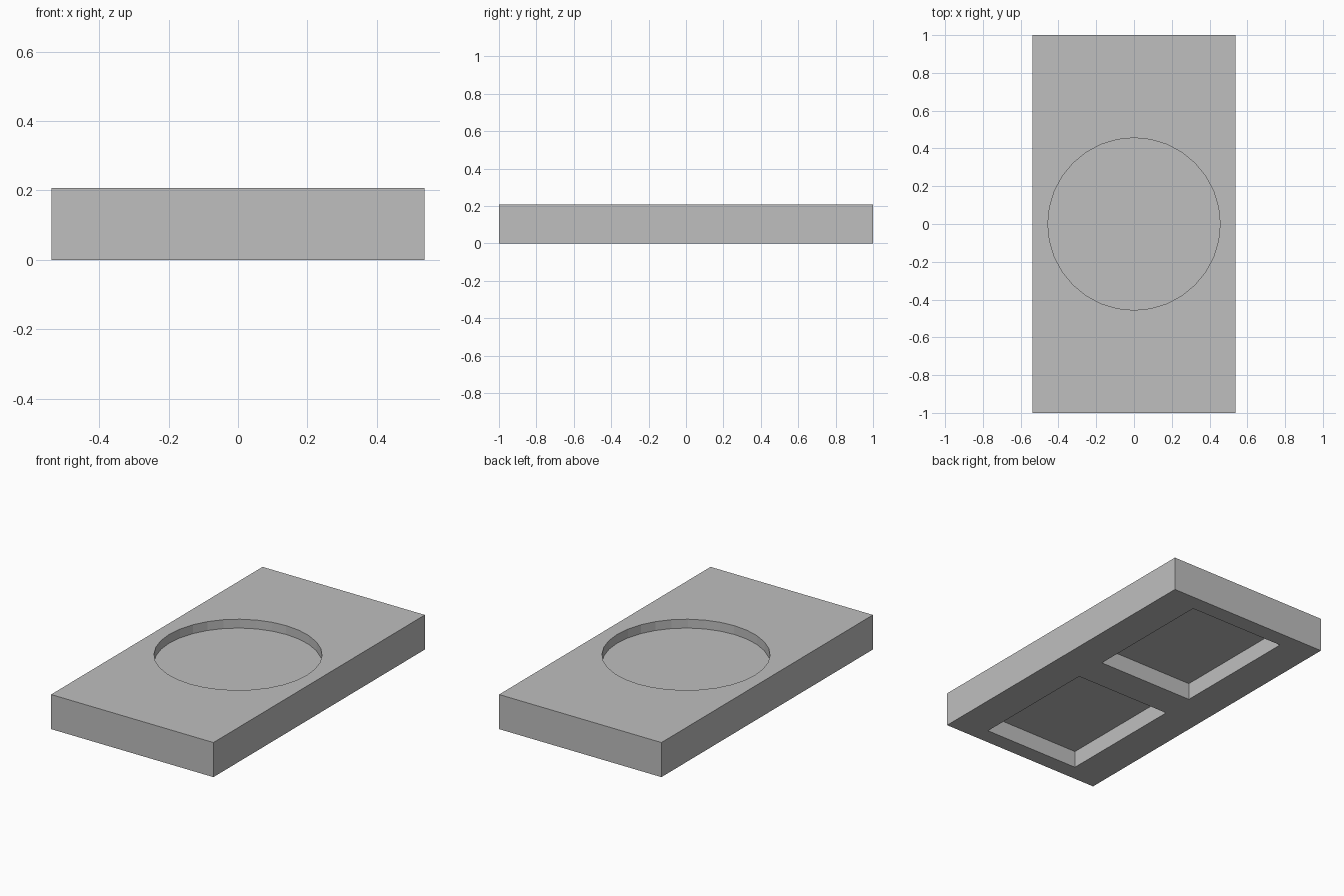
import bpy
import bmesh
from mathutils import Matrix

cube = bpy.data.objects.get("Cube")
if cube:
    bpy.data.objects.remove(cube, do_unlink=True)

WIDTH, LENGTH, HEIGHT = 1.075, 2.0, 0.207
RECESS_RADIUS, RECESS_DEPTH = 0.456, 0.053
POCKET_SIZE, POCKET_DEPTH = (0.64, 0.8), 0.102
OVER = 0.05  # how far cutters reach past the surface

grey = bpy.data.materials.new("plain grey")
grey.use_nodes = True
colour = (0.52, 0.52, 0.52, 1)
grey.diffuse_color = colour
grey.node_tree.nodes["Principled BSDF"].inputs["Base Color"].default_value = colour


def finish(bm, name):
    mesh = bpy.data.meshes.new(name)
    bm.to_mesh(mesh)
    bm.free()
    mesh.materials.append(grey)
    obj = bpy.data.objects.new(name, mesh)
    bpy.context.collection.objects.link(obj)
    return obj


def box(name, size, centre):
    bm = bmesh.new()
    bmesh.ops.create_cube(
        bm, size=1, matrix=Matrix.Translation(centre) @ Matrix.Diagonal((*size, 1)))
    return finish(bm, name)


def cylinder(name, radius, depth, centre):
    bm = bmesh.new()
    bmesh.ops.create_cone(
        bm, cap_ends=True, segments=32, radius1=radius, radius2=radius,
        depth=depth, matrix=Matrix.Translation(centre))
    return finish(bm, name)


def cut(target, cutter):
    cutter.hide_render = True
    cutter.hide_set(True)
    cutter.display_type = 'WIRE'
    mod = target.modifiers.new(cutter.name, 'BOOLEAN')
    mod.operation = 'DIFFERENCE'
    mod.solver = 'EXACT'
    mod.object = cutter


# Slab
slab = box("slab", (WIDTH, LENGTH, HEIGHT), (0, 0, HEIGHT / 2))

# Round recess in the top
depth = RECESS_DEPTH + OVER
recess = cylinder("round_recess_cutter", RECESS_RADIUS, depth,
                  (0, 0, HEIGHT - RECESS_DEPTH + depth / 2))
cut(slab, recess)

# Two rectangular pockets in the underside
depth = POCKET_DEPTH + OVER
for side, y in (("front", -0.5), ("back", 0.5)):
    pocket = box(side + "_pocket_cutter", (*POCKET_SIZE, depth),
                 (0, y, POCKET_DEPTH - depth / 2))
    cut(slab, pocket)

# Apply the cuts and drop the cutters
bpy.context.view_layer.update()
evaluated = slab.evaluated_get(bpy.context.evaluated_depsgraph_get())
result = bpy.data.meshes.new_from_object(evaluated)
cutters = [mod.object for mod in slab.modifiers]
slab.modifiers.clear()
slab.data = result
for cutter in cutters:
    bpy.data.objects.remove(cutter, do_unlink=True)
